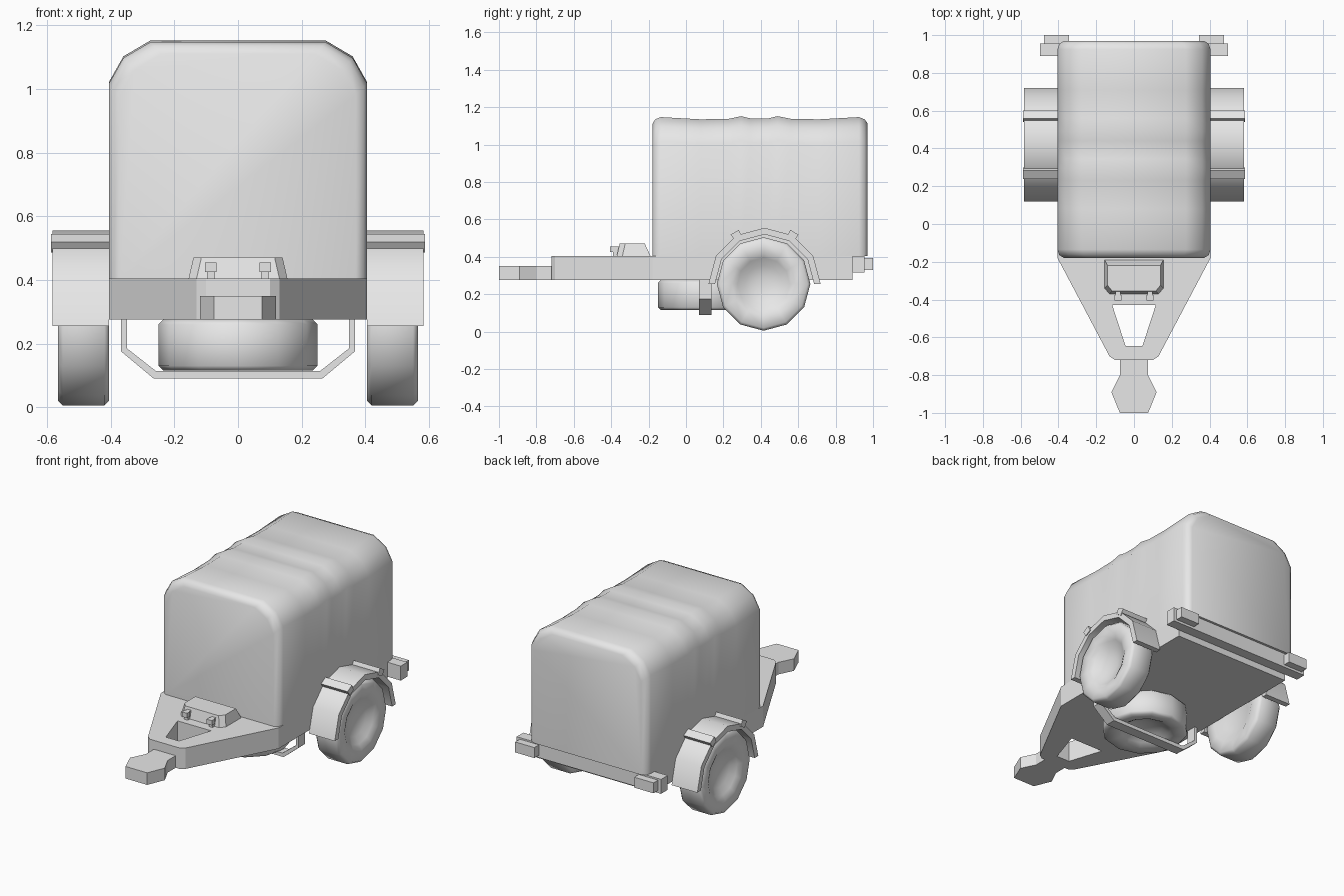
import bpy, bmesh
from math import sin, cos, pi, radians
from mathutils import Matrix, Vector

cube = bpy.data.objects.get("Cube")
if cube:
    bpy.data.objects.remove(cube)

grey = bpy.data.materials.new("plain grey")
grey.use_nodes = True
COLOUR = (0.8, 0.8, 0.8, 1)
grey.diffuse_color = COLOUR
grey.node_tree.nodes["Principled BSDF"].inputs["Base Color"].default_value = COLOUR


def finish(name, bm, smooth=None, mirror=False):
    """Turn a bmesh into a named object, optionally smoothed and mirrored in x."""
    bmesh.ops.recalc_face_normals(bm, faces=bm.faces)
    mesh = bpy.data.meshes.new(name)
    bm.to_mesh(mesh)
    bm.free()
    mesh.materials.append(grey)
    obj = bpy.data.objects.new(name, mesh)
    bpy.context.collection.objects.link(obj)
    if smooth:
        bpy.ops.object.select_all(action='DESELECT')
        obj.select_set(True)
        bpy.context.view_layer.objects.active = obj
        bpy.ops.object.shade_smooth_by_angle(angle=radians(smooth))
    if mirror:
        obj.modifiers.new("mirror", 'MIRROR')
    return obj


def loft(rings, caps=True, closed=False):
    """Skin equal-length rings of points."""
    bm = bmesh.new()
    loops = [[bm.verts.new(p) for p in ring] for ring in rings]
    pairs = list(zip(loops, loops[1:]))
    if closed:
        pairs.append((loops[-1], loops[0]))
    for a, b in pairs:
        for i in range(len(a)):
            j = (i + 1) % len(a)
            bm.faces.new((a[i], a[j], b[j], b[i]))
    if caps and not closed:
        bm.faces.new(loops[0])
        bm.faces.new(loops[-1])
    return bm


def plan(points, z0, z1):
    return loft([[(x, y, z) for x, y in points] for z in (z0, z1)])


def box(name, x, y, z, mirror=False):
    pts = [(x[0], y[0]), (x[1], y[0]), (x[1], y[1]), (x[0], y[1])]
    return finish(name, plan(pts, *z), mirror=mirror)


def both_sides(points):
    return points + [(-x, y) for x, y in reversed(points)]


# Flat chassis with tapered drawbar and triangular opening
bm = plan([(0, -0.43), (0.115, -0.43), (0.045, -0.645), (0, -0.645), (0, -0.72),
           (0.1, -0.72), (0.13, -0.7), (0.405, -0.18), (0.405, 0.89), (0, 0.89)],
          0.275, 0.405)
seam = [f for f in bm.faces if all(abs(v.co.x) < 1e-5 for v in f.verts)]
bmesh.ops.delete(bm, geom=seam, context='FACES')
finish("chassis", bm, mirror=True)

# Hitch coupler
finish("hitch", plan(both_sides([(0.075, -1), (0.12, -0.89), (0.075, -0.8), (0.075, -0.71)]),
                     0.275, 0.35))

# Fabric cover: hooped section swept front to back, with two raised hoops
stations = [(-0.18, 0.035, 1.11), (-0.165, 0.01, 1.135), (-0.135, 0, 1.147),
            (0.08, 0, 1.135), (0.23, 0, 1.138), (0.295, 0, 1.152), (0.345, 0, 1.14),
            (0.44, 0, 1.14), (0.49, 0, 1.152), (0.56, 0, 1.138), (0.71, 0, 1.135),
            (0.925, 0, 1.147), (0.955, 0.01, 1.135), (0.97, 0.035, 1.115)]
rings = []
for y, inset, top in stations:
    half = [(0.405 - inset, 0.405), (0.405 - inset, top - 0.13),
            (0.36 - inset, top - 0.05), (0.275 - inset, top)]
    rings.append([(x, y, z) for x, z in both_sides(half)])
finish("fabric_cover", loft(rings), smooth=60)

# Toolbox on the drawbar with two latches
lid = []
for grow, z in ((0, 0.405), (0.015, 0.47)):
    outline = both_sides([(0.155 - grow, -0.19 - 2 * grow), (0.155 - grow, -0.34 + grow),
                          (0.13 - grow, -0.37 + grow)])
    lid.append([(x, y, z) for x, y in outline])
finish("toolbox", loft(lid))
box("latch", (0.072, 0.098), (-0.39, -0.34), (0.405, 0.455), mirror=True)
box("latch_catch", (0.067, 0.103), (-0.405, -0.375), (0.425, 0.455), mirror=True)


# Tyres: revolved profile with a dished hub
def tyre(name, axis, mirror=False):
    profile = [(0.1, 0.03), (0.17, 0), (0.235, 0), (0.25, 0.015), (0.25, 0.145),
               (0.235, 0.16), (0.17, 0.157), (0.14, 0.14), (0.1, 0.115), (0.04, 0.1)]
    n = 12
    rings = [[(d, r * sin(2 * pi * i / n), r * cos(2 * pi * i / n)) for i in range(n)]
             for r, d in profile]
    bm = loft(rings)
    bm.transform(axis)
    return finish(name, bm, smooth=65, mirror=mirror)


tyre("road_wheels", Matrix.Translation((0.405, 0.415, 0.255)), mirror=True)
tyre("spare_wheel", Matrix.Translation((0, 0.1, 0.275)) @ Matrix.Rotation(pi / 2, 4, 'Y'))


# Mudguards: arched bands over the wheels, with two raised straps
def arch(name, angles, r0, r1, x0, x1, smooth=None):
    rings = []
    for a in angles:
        c, s = cos(radians(a)), sin(radians(a))
        rings.append([(x, 0.42 + r * c, 0.255 + r * s)
                      for x, r in ((x0, r0), (x1, r0), (x1, r1), (x0, r1))])
    return finish(name, loft(rings), smooth, mirror=True)


arch("mudguards", range(0, 181, 30), 0.265, 0.3, 0.405, 0.582, smooth=35)
for name, mid in (("rear_strap", 60), ("front_strap", 120)):
    arch(name, (mid - 4.5, mid + 4.5), 0.28, 0.32, 0.405, 0.587)

# Bent cradle under the spare wheel
outer = [(0.367, 0.28), (0.367, 0.175), (0.265, 0.09)]
inner = [(0.349, 0.28), (0.349, 0.185), (0.257, 0.113)]
path = list(zip(both_sides(outer), both_sides(inner)))
finish("spare_cradle", loft([[(o[0], 0.07, o[1]), (o[0], 0.135, o[1]),
                              (i[0], 0.135, i[1]), (i[0], 0.07, i[1])] for o, i in path]))

# Rear bumper bar and lamps
box("rear_bumper", (-0.497, 0.497), (0.89, 0.955), (0.315, 0.405))
box("rear_lamps", (0.344, 0.476), (0.95, 1.0), (0.33, 0.395), mirror=True)
